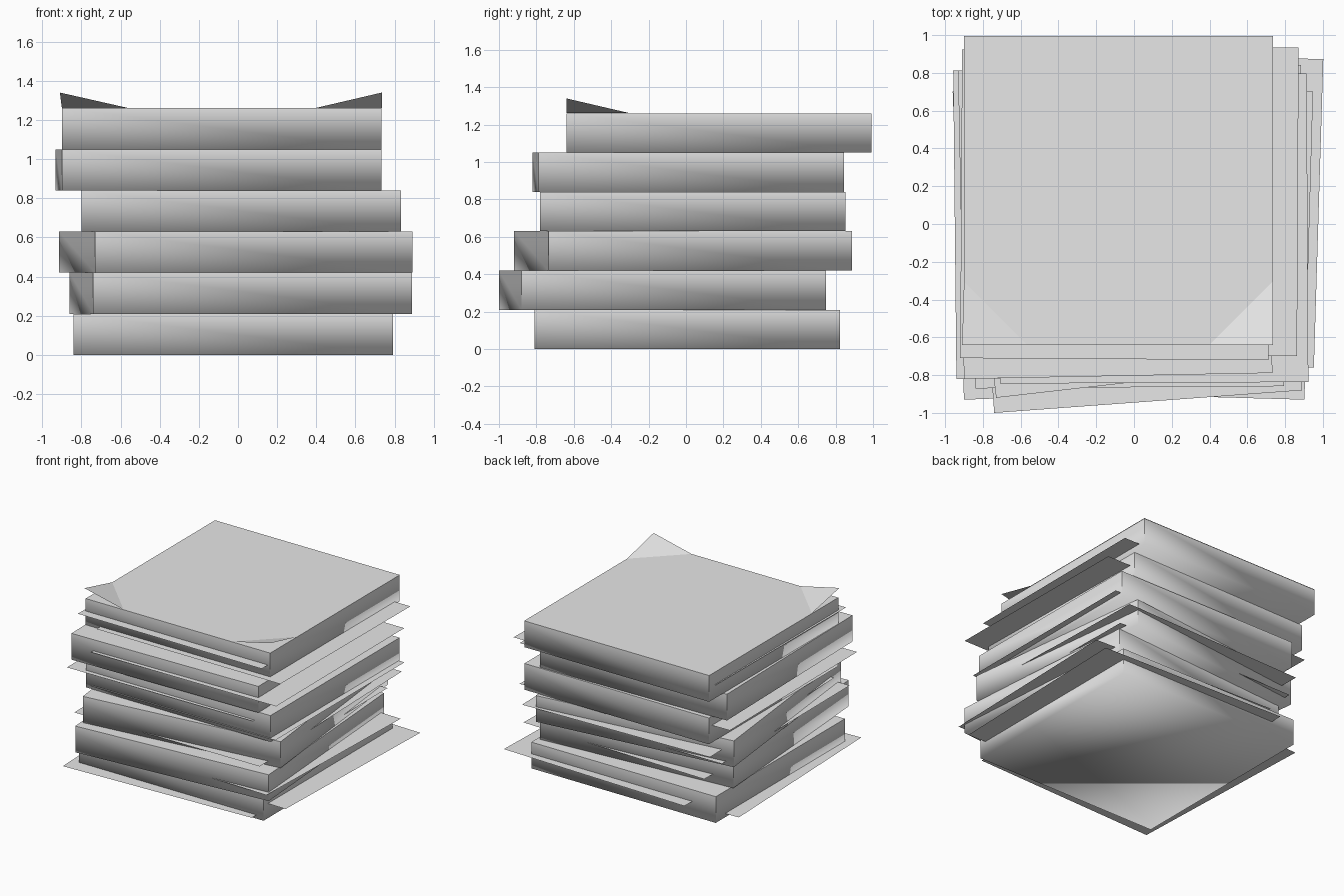
import bpy, bmesh, math
from mathutils import Matrix, Vector

cube = bpy.data.objects.get("Cube")
if cube:
    bpy.data.objects.remove(cube, do_unlink=True)

SIZE, THICK = 1.633, 0.21

paper = bpy.data.materials.new("paper_grey")
paper.use_nodes = True
paper.diffuse_color = (0.8, 0.8, 0.8, 1)
paper.node_tree.nodes["Principled BSDF"].inputs["Base Color"].default_value = (0.8, 0.8, 0.8, 1)


def finish(name, bm):
    mesh = bpy.data.meshes.new(name)
    bm.to_mesh(mesh)
    bm.free()
    mesh.materials.append(paper)
    obj = bpy.data.objects.new(name, mesh)
    bpy.context.collection.objects.link(obj)
    return obj


def placement(x, y, z, degrees):
    """Square placed by its front corner at low x, turned about that corner."""
    turn = Matrix.Rotation(math.radians(degrees), 4, "Z")
    return Matrix.Translation((x, y, z)) @ turn @ Matrix.Translation((SIZE / 2, SIZE / 2, 0))


def bundle(name, x, y, z, degrees):
    """Thick block of paper: crisp rim and corners, soft lower edge."""
    bm = bmesh.new()
    bmesh.ops.create_cube(bm, size=1)
    bmesh.ops.scale(bm, vec=(SIZE, SIZE, THICK), verts=bm.verts)
    bmesh.ops.translate(bm, vec=(0, 0, THICK / 2), verts=bm.verts)
    for face in bm.faces:
        face.smooth = True
    for edge in bm.edges:
        edge.smooth = all(v.co.z < THICK / 2 for v in edge.verts)
    bm.transform(placement(x, y, z, degrees))
    finish(name, bm)


def loose_sheet(name, x, y, z, degrees):
    bm = bmesh.new()
    bmesh.ops.create_grid(bm, x_segments=1, y_segments=1, size=SIZE / 2)
    bm.transform(placement(x, y, z, degrees))
    finish(name, bm)


# Six bundles, from the bottom up
bundles = [(-0.84, -0.81, 0), (-0.74, -1.0, 4.2), (-0.73, -0.92, 6.5),
           (-0.80, -0.78, 0), (-0.90, -0.82, 1.1), (-0.90, -0.64, 0)]
for i, (x, y, turn) in enumerate(bundles):
    bundle(f"paper_bundle_{i + 1}", x, y, i * THICK, turn)

# Loose sheets poking out of the bundles
sheets = [(-0.90, -0.93, 0.03, 2.1), (-0.68, -0.71, 0.117, 1.75 - 3.5),
          (-0.73, -0.885, 0.28, -1.6 + 3.2), (-0.84, -0.87, 0.453, 0.4),
          (-0.78, -0.76, 0.54, 1.5), (-0.75, -0.79, 0.66, 0),
          (-0.94, -0.82, 0.767, 0.6), (-0.71, -0.845, 0.96, 0.3),
          (-0.77, -0.69, 1.07, -0.3), (-0.92, -0.71, 1.16, -0.35)]
# The third sheet hangs from its other front corner
sheets[2] = (-0.73, -0.93 - SIZE * math.sin(math.radians(-1.6)), 0.28, -1.6)
for i, (x, y, z, turn) in enumerate(sheets):
    loose_sheet(f"loose_sheet_{i + 1}", x, y, z, turn)

# Top sheet with its two front corners bent up
bm = bmesh.new()
left, right, front, back, top, bend = -0.90, 0.735, -0.64, 0.995, 1.262, 0.335
flat = [bm.verts.new(p) for p in (
    (left + bend, front, top), (right - bend, front, top), (right, front + bend, top),
    (right, back, top), (left, back, top), (left, front + bend, top))]
tip_right = bm.verts.new((right, front, top + 0.078))
tip_left = bm.verts.new((left - 0.01, front, top + 0.078))
bm.faces.new(flat)
bm.faces.new((flat[1], tip_right, flat[2]))
bm.faces.new((flat[5], tip_left, flat[0]))
finish("bent_top_sheet", bm)
